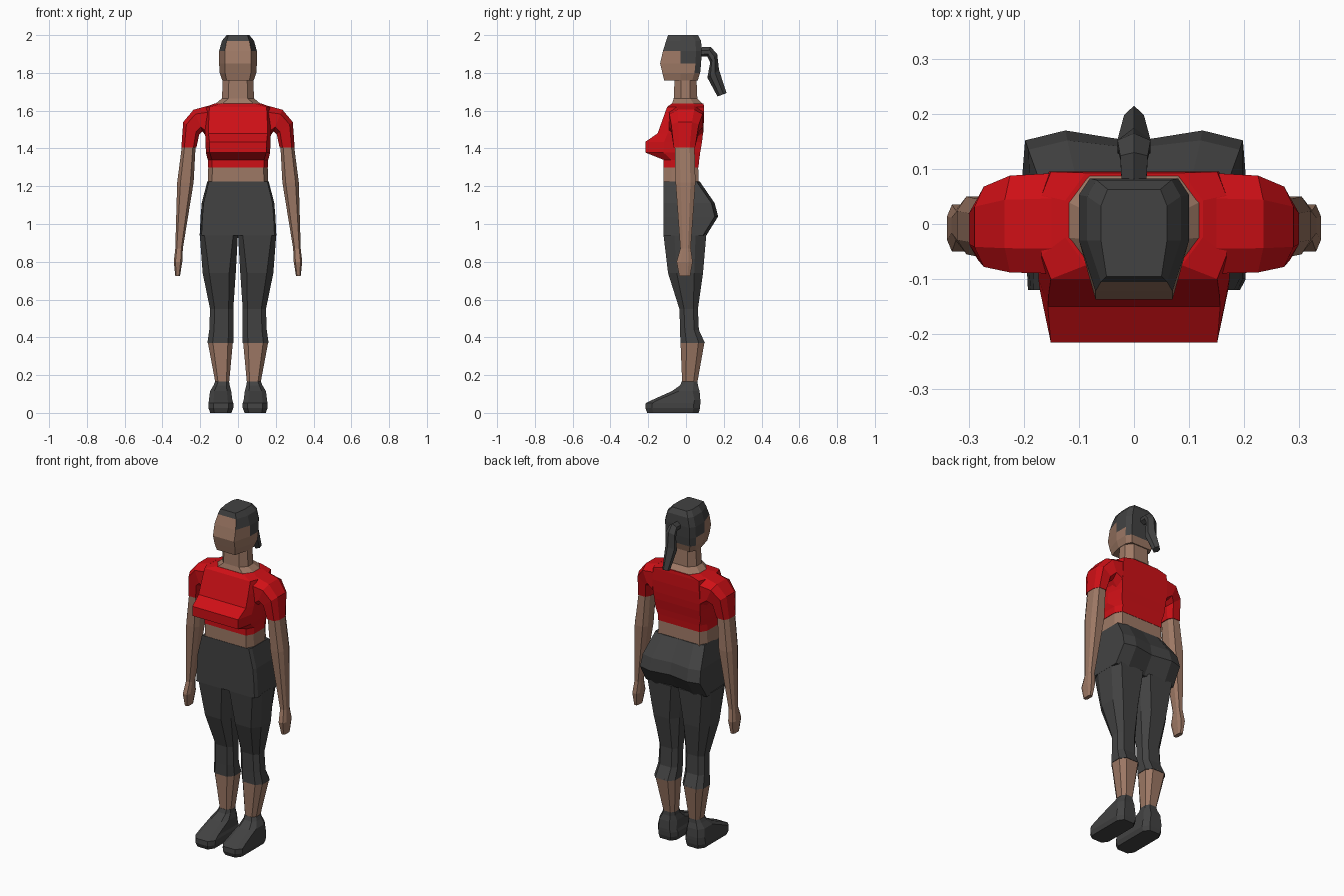
import bpy, bmesh
from mathutils import Vector


def material(name, rgb):
    m = bpy.data.materials.new(name)
    m.diffuse_color = (*rgb, 1)
    return m


RED = material("red cloth", (0.62, 0.005, 0.008))
SKIN = material("skin", (0.34, 0.19, 0.13))
DARK = material("dark cloth", (0.055, 0.055, 0.055))


def loft(name, rings, mats, pick=None, mirror=False):
    """Skin a list of equal-length rings; pick(row, side) chooses the material."""
    bm = bmesh.new()
    rows = [[bm.verts.new(p) for p in r] for r in rings]
    n = len(rows[0])
    for j in range(len(rows) - 1):
        for k in range(n):
            f = bm.faces.new((rows[j][k], rows[j][(k + 1) % n],
                              rows[j + 1][(k + 1) % n], rows[j + 1][k]))
            f.material_index = pick(j, k) if pick else 0
    bm.faces.new(rows[0][::-1])
    top = bm.faces.new(rows[-1])
    top.material_index = pick(len(rows) - 2, 2) if pick else 0
    bmesh.ops.recalc_face_normals(bm, faces=bm.faces)
    me = bpy.data.meshes.new(name)
    bm.to_mesh(me)
    bm.free()
    for m in mats:
        me.materials.append(m)
    ob = bpy.data.objects.new(name, me)
    bpy.context.collection.objects.link(ob)
    if mirror:
        ob.modifiers.new("mirror", 'MIRROR')
    return ob


def ring(xa, za, xb, zb, y0, y1, cx=0.2, cy=0.25):
    """Eight-sided chamfered rectangle spanning a line in xz and a range in y."""
    uv = [(cx, 0), (1 - cx, 0), (1, cy), (1, 1 - cy),
          (1 - cx, 1), (cx, 1), (0, 1 - cy), (0, cy)]
    return [(xa + (xb - xa) * u, y0 + (y1 - y0) * v, za + (zb - za) * u) for u, v in uv]


def body(z, w, y0, y1, cx=0.07, cy=0.22):
    return ring(-w, z, w, z, y0, y1, cx, cy)


def limb(z, x0, x1, y0, y1, cx=0.2, cy=0.25):
    return ring(x0, z, x1, z, y0, y1, cx, cy)


# Cropped shirt with chest
loft("shirt", [
    body(1.30, .16, -.12, .066), body(1.34, .16, -.12, .07),
    body(1.378, .17, -.215, .075, .06, .33), body(1.435, .172, -.215, .085, .06, .33),
    body(1.48, .174, -.15, .09, .05), body(1.55, .172, -.125, .095, .05),
    body(1.62, .168, -.10, .095, .05), body(1.638, .125, -.075, .093, .15, .3)], [RED])

# Sleeves
loft("sleeves", [
    ring(.16, 1.45, .15, 1.628, -.09, .092), ring(.187, 1.49, .235, 1.605, -.088, .088),
    ring(.205, 1.475, .29, 1.54, -.078, .068),
    ring(.22, 1.405, .30, 1.405, -.065, .048)], [RED], mirror=True)

# Arms and hands
loft("arms", [
    limb(1.42, .224, .296, -.06, .045), limb(1.22, .235, .322, -.055, .05),
    limb(.87, .292, .332, -.03, .025), limb(.80, .295, .34, -.05, .035),
    limb(.725, .307, .332, -.035, .022)], [SKIN], mirror=True)

# Bare midriff
loft("midriff", [body(1.215, .16, -.118, .068), body(1.31, .157, -.118, .064)], [SKIN])

# Collar and neck
loft("neck", [
    body(1.632, .125, -.075, .093, .15, .3), body(1.665, .085, -.065, .06, .2, .3),
    body(1.78, .08, -.06, .055, .2, .3)], [SKIN])


# Head: narrow face, wide skull
def head_ring(z, f, w, yf, yb):
    return [(-f, yf, z), (f, yf, z), (w, -.03, z), (w, yb - .03, z),
            (.8 * w, yb, z), (-.8 * w, yb, z), (-w, yb - .03, z), (-w, -.03, z)]


def hair_area(row, side):
    hair = [(), (3, 4, 5), (2, 3, 4, 5, 6), range(1, 8), range(8)][row]
    return int(side in hair)


loft("head", [
    head_ring(1.76, .06, .083, -.115, .062), head_ring(1.80, .068, .097, -.125, .075),
    head_ring(1.85, .07, .1, -.137, .08), head_ring(1.915, .07, .1, -.122, .083),
    head_ring(1.97, .06, .085, -.105, .08), head_ring(2.0, .05, .06, -.095, .063)],
    [SKIN, DARK], hair_area)

# Ponytail: outer and inner points in yz, half width
tail = []
for outer, inner, w in [
        ((.070, 1.935), (.070, 1.885), .022), ((.13, 1.938), (.113, 1.887), .025),
        ((.165, 1.90), (.128, 1.855), .03), ((.175, 1.815), (.113, 1.775), .03),
        ((.215, 1.693), (.167, 1.675), .018)]:
    a, b = Vector((0, *outer)), Vector((0, *inner))
    tail.append([a.lerp(b, t) + Vector((s * w, 0, 0)) for s, t in
                 [(0, 0), (1, .35), (1, .75), (0, 1), (-1, .75), (-1, .35)]])
loft("ponytail", tail, [DARK])


# Hips with two rounded lobes behind
def hip_ring(z, w, yf, ys, yp, ym):
    return [(-.95 * w, yf, z), (.95 * w, yf, z), (w, yf + .02, z), (w, ys, z),
            (.63 * w, yp, z), (0, ym, z), (-.63 * w, yp, z), (-w, ys, z)]


loft("trouser_hips", [
    hip_ring(.94, .203, -.12, .09, .108, .085), hip_ring(1.04, .198, -.12, .152, .17, .15),
    hip_ring(1.11, .192, -.12, .135, .152, .138),
    hip_ring(1.225, .163, -.12, .055, .073, .07)], [DARK])

# Trouser legs
loft("trouser_legs", [
    limb(.95, 0, .203, -.12, .108, .12), limb(.74, .012, .187, -.095, .09),
    limb(.55, .025, .148, -.035, .063), limb(.44, .025, .152, -.031, .068),
    limb(.37, .025, .162, -.03, .1)], [DARK], mirror=True)

# Bare shins
loft("shins", [
    limb(.375, .027, .16, -.029, .098), limb(.15, .048, .118, -.02, .058)],
    [SKIN], mirror=True)

# Shoes
loft("shoes", [
    limb(0, .035, .147, -.205, .067, .2, .12), limb(.025, .025, .156, -.215, .074, .2, .12),
    limb(.052, .025, .156, -.213, .076, .2, .12), limb(.068, .03, .154, -.18, .076, .2, .12),
    limb(.115, .036, .148, -.075, .072), limb(.145, .044, .13, -.032, .063),
    limb(.167, .047, .12, -.022, .061)], [DARK], mirror=True)
